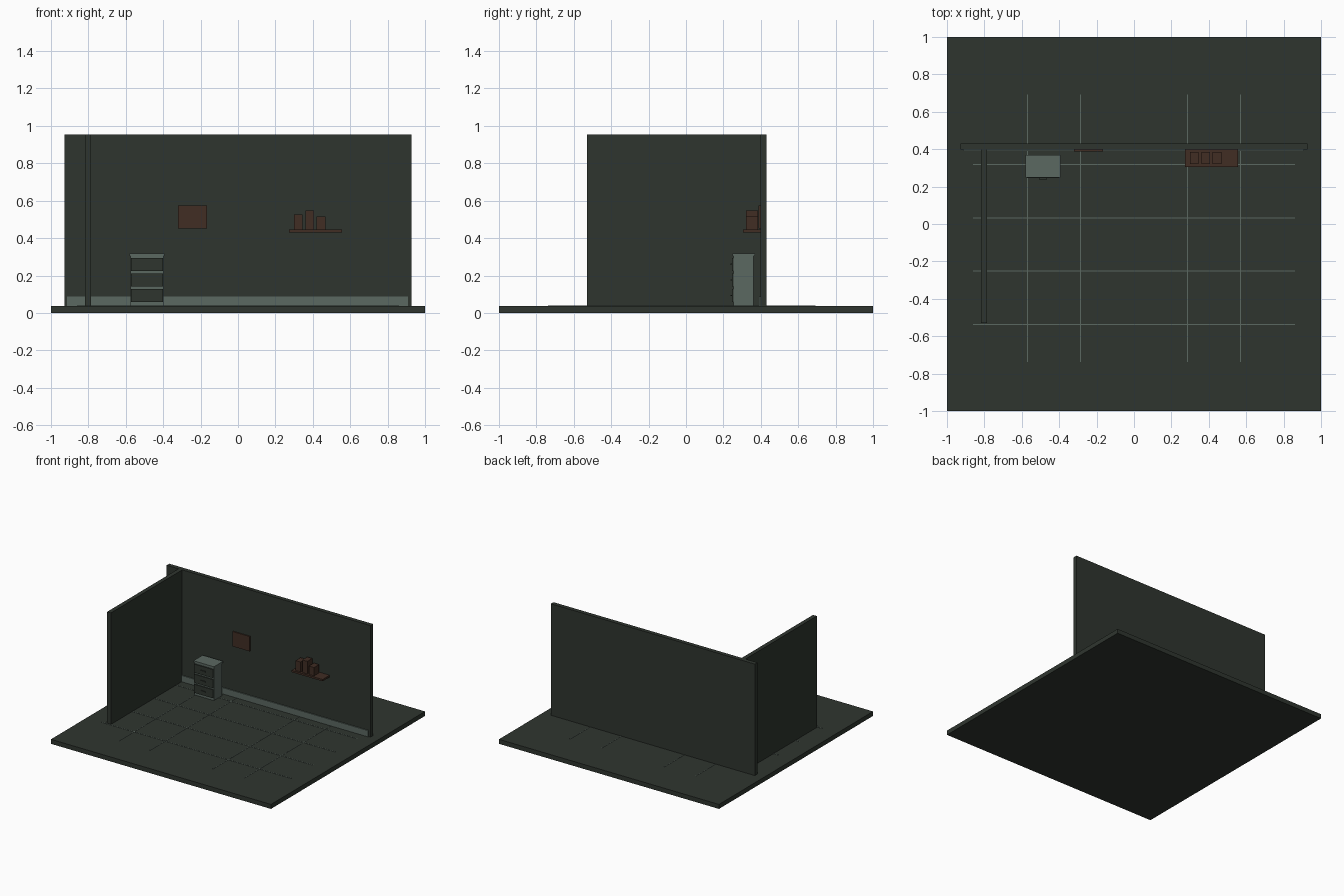
import bpy

if "Cube" in bpy.data.objects:
    bpy.data.objects.remove(bpy.data.objects["Cube"])


def mat(name, c):
    m = bpy.data.materials.new(name)
    m.diffuse_color = (*c, 1)
    m.use_nodes = True
    m.node_tree.nodes["Principled BSDF"].inputs["Base Color"].default_value = m.diffuse_color
    return m


GREEN = mat("dark green", (0.028, 0.036, 0.028))
PALE = mat("grey green", (0.105, 0.138, 0.120))
BROWN = mat("dark brown", (0.052, 0.026, 0.017))


def box(name, x, y, z, m):
    """Box from (low, high) ranges on each axis."""
    bpy.ops.mesh.primitive_cube_add(size=1, location=[(a + b) / 2 for a, b in (x, y, z)])
    o = bpy.context.object
    o.name = name
    o.scale = [b - a for a, b in (x, y, z)]
    bpy.ops.object.transform_apply(location=False, rotation=False, scale=True)
    o.data.materials.append(m)
    return o


TOP = 0.037   # floor surface
WALL = 0.397  # front of back wall

# Room shell
box("floor", (-1, 1), (-1, 1), (0, TOP), GREEN)
box("back_wall", (-0.927, 0.927), (WALL, 0.431), (TOP, 0.953), GREEN)
box("side_wall", (-0.819, -0.785), (-0.528, WALL), (TOP, 0.953), GREEN)
box("baseboard", (-0.914, 0.91), (WALL - 0.008, WALL), (TOP, 0.088), PALE)

# Floor tile joints
for i, x in enumerate((-0.57, -0.286, 0.286, 0.57)):
    box(f"joint_long_{i}", (x - 0.0025, x + 0.0025), (-0.737, 0.692), (TOP - 0.002, TOP + 0.002), PALE)
for i in range(4):
    y = 0.318 - 0.285 * i
    box(f"joint_cross_{i}", (-0.861, 0.861), (y - 0.0025, y + 0.0025), (TOP - 0.002, TOP + 0.002), PALE)

# Drawer cabinet
box("cabinet_body", (-0.575, -0.398), (0.254, 0.362), (TOP, 0.304), PALE)
box("cabinet_top", (-0.580, -0.393), (0.249, 0.369), (0.304, 0.318), PALE)
for i in range(3):
    z = 0.094 + 0.083 * i
    box(f"drawer_front_{i}", (-0.572, -0.401), (0.245, 0.254), (z - 0.035, z + 0.035), GREEN)
    box(f"drawer_handle_{i}", (-0.508, -0.465), (0.238, 0.245), (z - 0.003, z + 0.003), GREEN)

# Picture on the wall
box("wall_picture", (-0.322, -0.166), (WALL - 0.009, WALL), (0.452, 0.574), BROWN)

# Shelf with books
box("shelf", (0.273, 0.555), (0.305, WALL), (0.431, 0.446), BROWN)
for i, h in enumerate((0.527, 0.549, 0.515)):
    x = 0.299 + 0.061 * i
    box(f"book_{i}", (x, x + 0.046), (0.32, 0.385), (0.446, h), BROWN)
